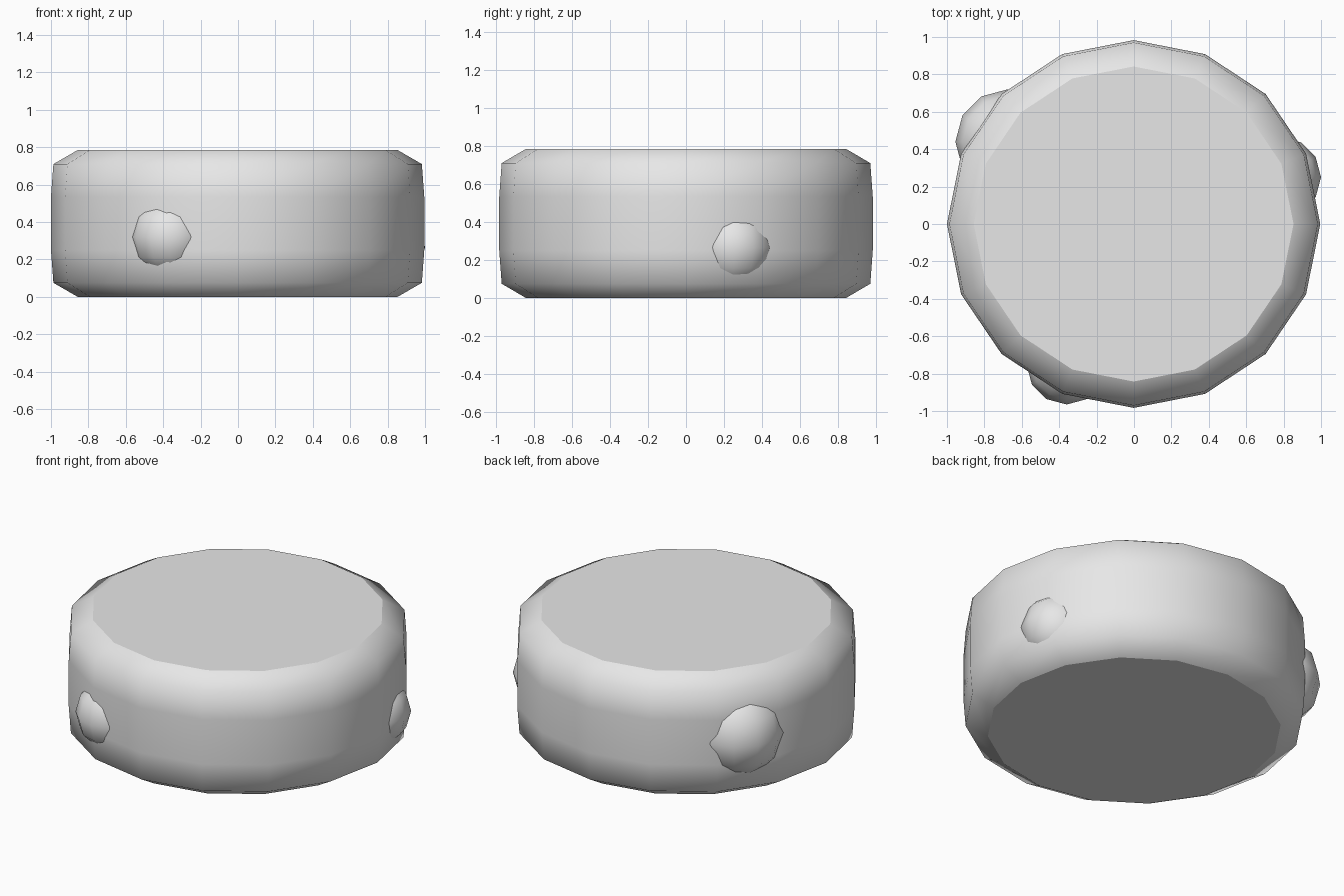
import bpy
import bmesh
from math import cos, sin, tau

if "Cube" in bpy.data.objects:
    bpy.data.objects.remove(bpy.data.objects["Cube"], do_unlink=True)

# One plain grey for everything
grey = bpy.data.materials.new("plain grey")
grey.use_nodes = True
colour = (0.8, 0.8, 0.8, 1.0)
grey.diffuse_color = colour
grey.node_tree.nodes["Principled BSDF"].inputs["Base Color"].default_value = colour


def make_object(name, bm, location):
    bmesh.ops.recalc_face_normals(bm, faces=bm.faces)
    mesh = bpy.data.meshes.new(name)
    bm.to_mesh(mesh)
    bm.free()
    mesh.materials.append(grey)
    obj = bpy.data.objects.new(name, mesh)
    obj.location = location
    bpy.context.collection.objects.link(obj)
    return obj


# Drum: sixteen-sided rings stacked along a bevelled profile, flat caps
SIDES = 16
profile = [(0.855, 0.0), (0.985, 0.075), (0.998, 0.25),
           (0.998, 0.535), (0.985, 0.71), (0.855, 0.785)]
bm = bmesh.new()
rings = []
for radius, z in profile:
    rings.append([bm.verts.new((radius * cos(tau * i / SIDES),
                                radius * 0.985 * sin(tau * i / SIDES), z))
                  for i in range(SIDES)])
for low, high in zip(rings, rings[1:]):
    for i in range(SIDES):
        j = (i + 1) % SIDES
        bm.faces.new((low[i], low[j], high[j], high[i])).smooth = True
for ring in (rings[0], rings[-1]):
    bm.faces.new(ring)
    for i in range(SIDES):
        bm.edges.get((ring[i], ring[i - 1])).smooth = False
make_object("drum_body", bm, (-0.002, 0, 0))

# Knobs: coarse balls half sunk into the side wall
knobs = {
    "front_knob": ((-0.36, -0.75, 0.32), 0.215),
    "side_knob": ((0.785, 0.25, 0.265), 0.215),
    "back_knob": ((-0.675, 0.44, 0.385), 0.28),
}
for name, (location, radius) in knobs.items():
    bm = bmesh.new()
    bmesh.ops.create_uvsphere(bm, u_segments=12, v_segments=6, radius=radius)
    for face in bm.faces:
        face.smooth = True
    make_object(name, bm, location)
